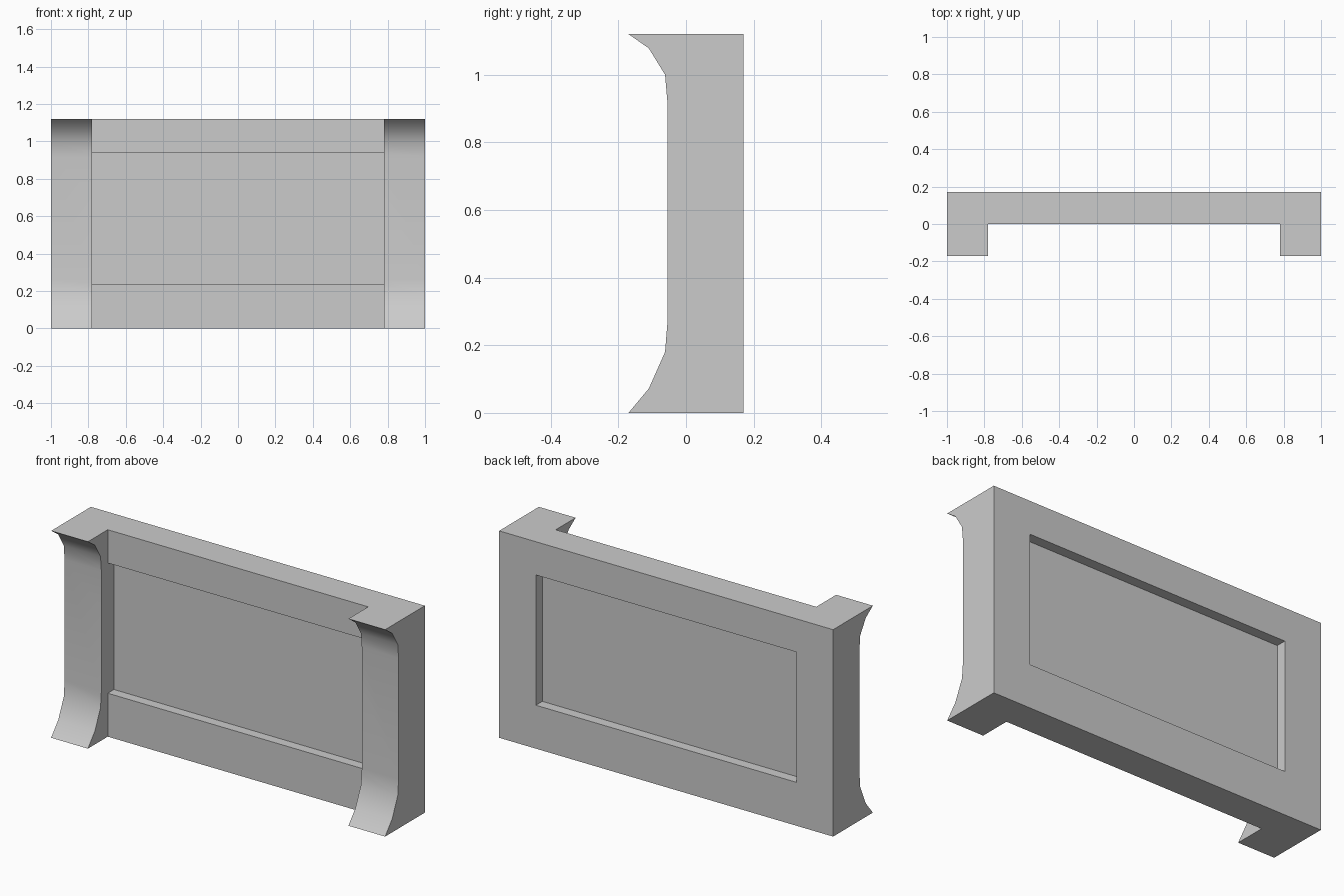
import bpy
import bmesh
import math

if "Cube" in bpy.data.objects:
    bpy.data.objects.remove(bpy.data.objects["Cube"])

W = 1.0        # half width
INNER = 0.78   # inner edge of the side posts
H = 1.12


def extrude_profile(name, profile, half_width):
    """Extrude a (y, z) outline along x."""
    bm = bmesh.new()
    face = bm.faces.new([bm.verts.new((-half_width, y, z)) for y, z in profile])
    res = bmesh.ops.extrude_face_region(bm, geom=[face])
    verts = [g for g in res["geom"] if isinstance(g, bmesh.types.BMVert)]
    bmesh.ops.translate(bm, verts=verts, vec=(2 * half_width, 0, 0))
    bmesh.ops.recalc_face_normals(bm, faces=bm.faces[:])
    mesh = bpy.data.meshes.new(name)
    bm.to_mesh(mesh)
    bm.free()
    obj = bpy.data.objects.new(name, mesh)
    bpy.context.collection.objects.link(obj)
    return obj


def cut(target, y0, y1, z0, z1):
    """Cut a box between the posts, then discard the cutter."""
    box = extrude_profile("cutter", [(y0, z0), (y1, z0), (y1, z1), (y0, z1)], INNER)
    box.hide_render = True
    mod = target.modifiers.new("cut", "BOOLEAN")
    mod.operation = "DIFFERENCE"
    mod.solver = "EXACT"
    mod.object = box
    bpy.ops.object.modifier_apply(modifier=mod.name)
    bpy.data.objects.remove(box)


# Solid slab with the flared front profile of the posts
profile = [(0.17, 0), (-0.17, 0), (-0.11, 0.072), (-0.062, 0.18), (-0.055, 0.265),
           (-0.055, 0.92), (-0.062, 1.0), (-0.11, 1.078), (-0.17, H), (0.17, H)]
panel = extrude_profile("framed_wall_panel", profile, W)
bpy.context.view_layer.objects.active = panel
panel.select_set(True)

# Open bay between the posts, leaving the rails behind it
cut(panel, -0.5, 0.0, -0.5, H + 0.5)
# Sunken field on the front and on the back
cut(panel, -0.3, 0.053, 0.235, 0.94)
cut(panel, 0.115, 0.4, 0.235, 0.94)

# Smooth flares, sharp corners
bpy.ops.object.shade_smooth_by_angle(angle=math.radians(35))
